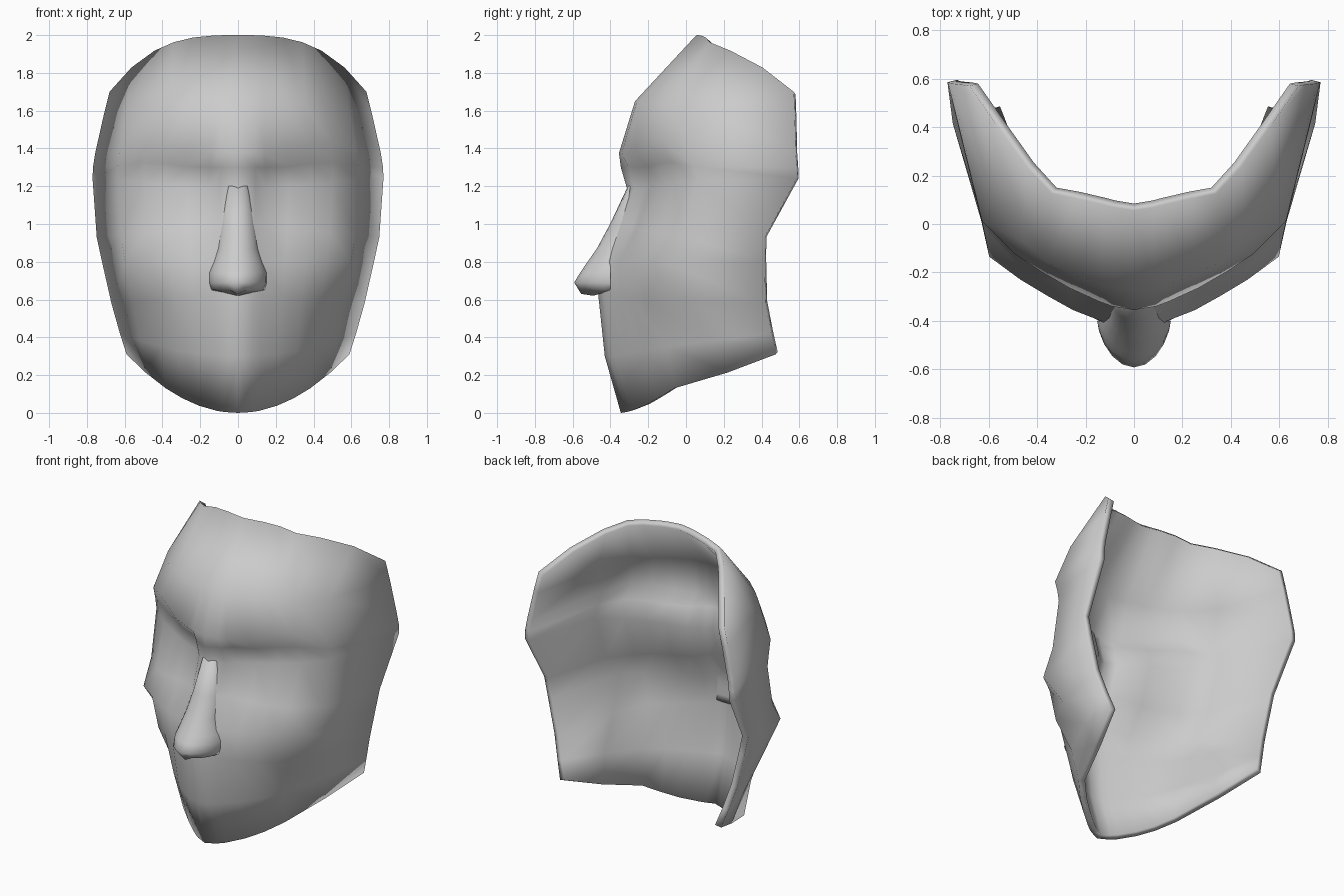
import bpy, math

if "Cube" in bpy.data.objects:
    bpy.data.objects.remove(bpy.data.objects["Cube"])

# fraction of the half width at each column of the face grid
COLS = [0, .12, .19, .35, .5, .65, .83, 1]
# per row: centre z, edge z, half width, z curve power, brow lift, y depth per column
ROWS = [
    (2.00, 1.70, .68, 3, 0, [.055, .068, .08, .105, .125, .235, .405, .57]),
    (1.65, 1.58, .71, 2, 0, [-.27, -.26, -.25, -.21, -.16, -.07, .11, .575]),
    (1.375, 1.38, .755, 1, .06, [-.355, -.34, -.32, -.265, -.20, -.125, .01, .58]),
    (1.30, 1.30, .768, 1, .03, [-.345, -.305, -.25, -.20, -.145, -.075, .045, .585]),
    (1.18, 1.24, .77, 1, 0, [-.31, -.275, -.22, -.185, -.125, -.06, .06, .585]),
    (1.00, .93, .748, 1, 0, [-.39, -.345, -.285, -.26, -.225, -.16, -.02, .415]),
    (.80, .80, .72, 1, 0, [-.45, -.43, -.40, -.355, -.295, -.23, -.135, .415]),
    (.63, .58, .67, 1, 0, [-.465, -.435, -.41, -.35, -.285, -.21, 0, .42]),
    (.30, .42, .625, 2, 0, [-.43, -.405, -.38, -.31, -.225, -.10, .15, .45]),
    (.00, .31, .59, 2, 0, [-.345, -.315, -.29, -.22, -.15, -.06, .22, .475]),
]


def make(name, verts, faces):
    me = bpy.data.meshes.new(name)
    me.from_pydata(verts, [], faces)
    ob = bpy.data.objects.new(name, me)
    bpy.context.collection.objects.link(ob)
    return ob


def grid_faces(rows, cols):
    return [(r * cols + c, (r + 1) * cols + c, (r + 1) * cols + c + 1, r * cols + c + 1)
            for r in range(rows - 1) for c in range(cols - 1)]


def finish(ob, angle):
    bpy.ops.object.select_all(action='DESELECT')
    ob.select_set(True)
    bpy.context.view_layer.objects.active = ob
    bpy.ops.object.convert(target='MESH')
    bpy.ops.object.shade_smooth_by_angle(angle=math.radians(angle))


# face shell: half grid, mirrored and thickened inwards
verts = []
for zc, ze, w, p, lift, ys in ROWS:
    for f, y in zip(COLS, ys):
        z = zc + (ze - zc) * f ** p + lift * math.exp(-((f - .6) / .17) ** 2)
        verts.append((w * f, y, z))
shell = make("mask_shell", verts, grid_faces(len(ROWS), len(COLS)))
mir = shell.modifiers.new("mirror", 'MIRROR')
mir.merge_threshold = .001
sol = shell.modifiers.new("thickness", 'SOLIDIFY')
sol.thickness = .04
sol.offset = -1
finish(shell, 150)

# nose: rounded cross-sections stacked from the bridge to the nostrils
# each: z, tip y, half width, base y
SECTIONS = [(1.20, -.308, .05, -.295), (1.0, -.402, .09, -.32), (.87, -.472, .105, -.385),
            (.78, -.535, .135, -.40), (.74, -.562, .152, -.40), (.69, -.592, .152, -.40),
            (.65, -.555, .14, -.40), (.64, -.49, .09, -.41)]
N = 11
verts = []
for z, tip, w, base in SECTIONS:
    for i in range(N):
        a = math.pi * i / (N - 1)
        # the lower centre dips into the septum point
        dip = .02 if z < .67 and i == N // 2 else 0
        verts.append((-w * math.cos(a), base + (tip - base) * math.sin(a) ** 1.3, z - dip))
faces = grid_faces(len(SECTIONS), N)
last = (len(SECTIONS) - 1) * N
faces += [tuple(range(N)), tuple(last + i for i in reversed(range(N)))]
faces += [(r * N, r * N + N - 1, (r + 1) * N + N - 1, (r + 1) * N) for r in range(len(SECTIONS) - 1)]
nose = make("nose", verts, faces)
finish(nose, 75)
